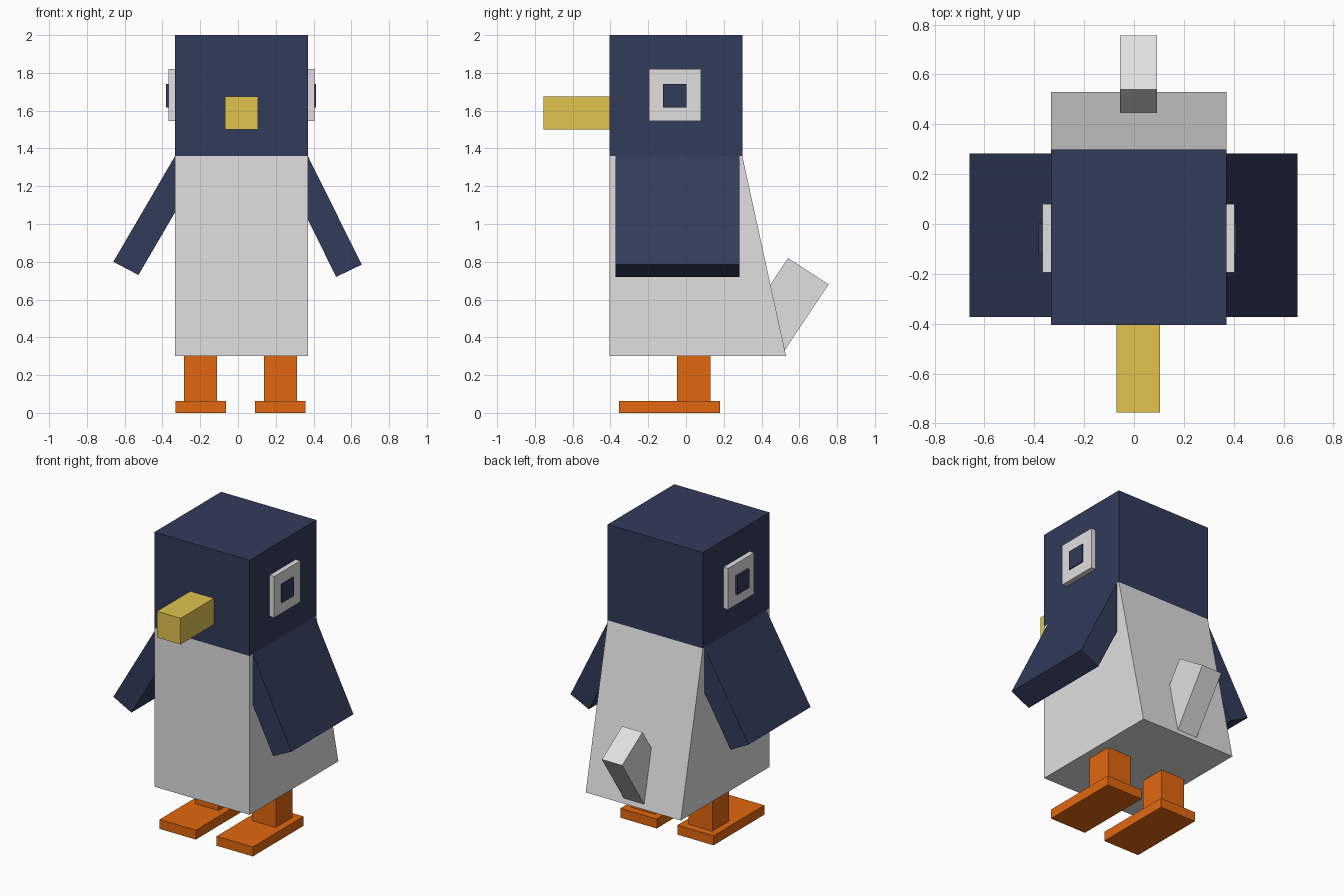
import bpy

if "Cube" in bpy.data.objects:
    bpy.data.objects.remove(bpy.data.objects["Cube"])


def material(name, rgb):
    """Flat colour given as 0-255 sRGB, stored as linear."""
    lin = [((c / 255 + 0.055) / 1.055) ** 2.4 for c in rgb]
    m = bpy.data.materials.new(name)
    m.diffuse_color = (*lin, 1)
    m.use_nodes = True
    m.node_tree.nodes["Principled BSDF"].inputs["Base Color"].default_value = m.diffuse_color
    return m


NAVY = material("navy", (50, 59, 90))
WHITE = material("off_white", (224, 224, 224))
YELLOW = material("yellow", (225, 196, 79))
ORANGE = material("orange", (226, 103, 16))


def prism(name, profile, lo, hi, axis, mat):
    """Extrude a 2D profile along x (profile is y,z) or y (profile is x,z)."""
    n = len(profile)
    place = (lambda p, t: (t, *p)) if axis == "x" else (lambda p, t: (p[0], t, p[1]))
    verts = [place(p, t) for t in (lo, hi) for p in profile]
    faces = [tuple(range(n))[::-1], tuple(range(n, 2 * n))]
    faces += [(i, (i + 1) % n, (i + 1) % n + n, i + n) for i in range(n)]
    area = sum(profile[i - 1][0] * profile[i][1] - profile[i][0] * profile[i - 1][1]
               for i in range(n))
    if (area > 0) != (axis == "x"):  # keep normals pointing outward
        faces = [f[::-1] for f in faces]
    mesh = bpy.data.meshes.new(name)
    mesh.from_pydata(verts, [], faces)
    mesh.materials.append(mat)
    obj = bpy.data.objects.new(name, mesh)
    bpy.context.collection.objects.link(obj)
    return obj


def box(name, x, y, z, mat):
    profile = [(y[0], z[0]), (y[1], z[0]), (y[1], z[1]), (y[0], z[1])]
    return prism(name, profile, x[0], x[1], "x", mat)


# Head, beak and body with its sloping back
SIDES = (-0.333, 0.37)
box("head", SIDES, (-0.405, 0.298), (1.36, 2.0), NAVY)
box("beak", (-0.07, 0.105), (-0.755, -0.405), (1.50, 1.675), YELLOW)
prism("body", [(-0.405, 0.30), (0.53, 0.30), (0.298, 1.36), (-0.405, 1.36)],
      *SIDES, "x", WHITE)

# Tail, tilted and sunk into the back
prism("tail", [(0.305, 0.465), (0.52, 0.328), (0.755, 0.68), (0.54, 0.82)],
      -0.057, 0.093, "x", WHITE)

# Eyes and pupils on both sides of the head
for side, (inner, eye, pupil) in {"left": (-0.333, -0.367, -0.382),
                                  "right": (0.37, 0.404, 0.412)}.items():
    box("eye_" + side, sorted((inner, eye)), (-0.195, 0.08), (1.545, 1.82), WHITE)
    box("pupil_" + side, sorted((eye, pupil)), (-0.122, 0.002), (1.618, 1.742), NAVY)

# Wings, splayed outward from the shoulders
prism("wing_left", [(-0.333, 1.36), (-0.66, 0.80), (-0.527, 0.73), (-0.20, 1.29)],
      -0.372, 0.283, "y", NAVY)
prism("wing_right", [(0.37, 1.36), (0.655, 0.785), (0.52, 0.72), (0.235, 1.295)],
      -0.372, 0.283, "y", NAVY)

# Legs and feet
for side, leg, foot in (("left", (-0.285, -0.11), (-0.33, -0.063)),
                        ("right", (0.137, 0.312), (0.09, 0.358))):
    box("leg_" + side, leg, (-0.047, 0.13), (0.063, 0.30), ORANGE)
    box("foot_" + side, foot, (-0.355, 0.18), (0.0, 0.063), ORANGE)
